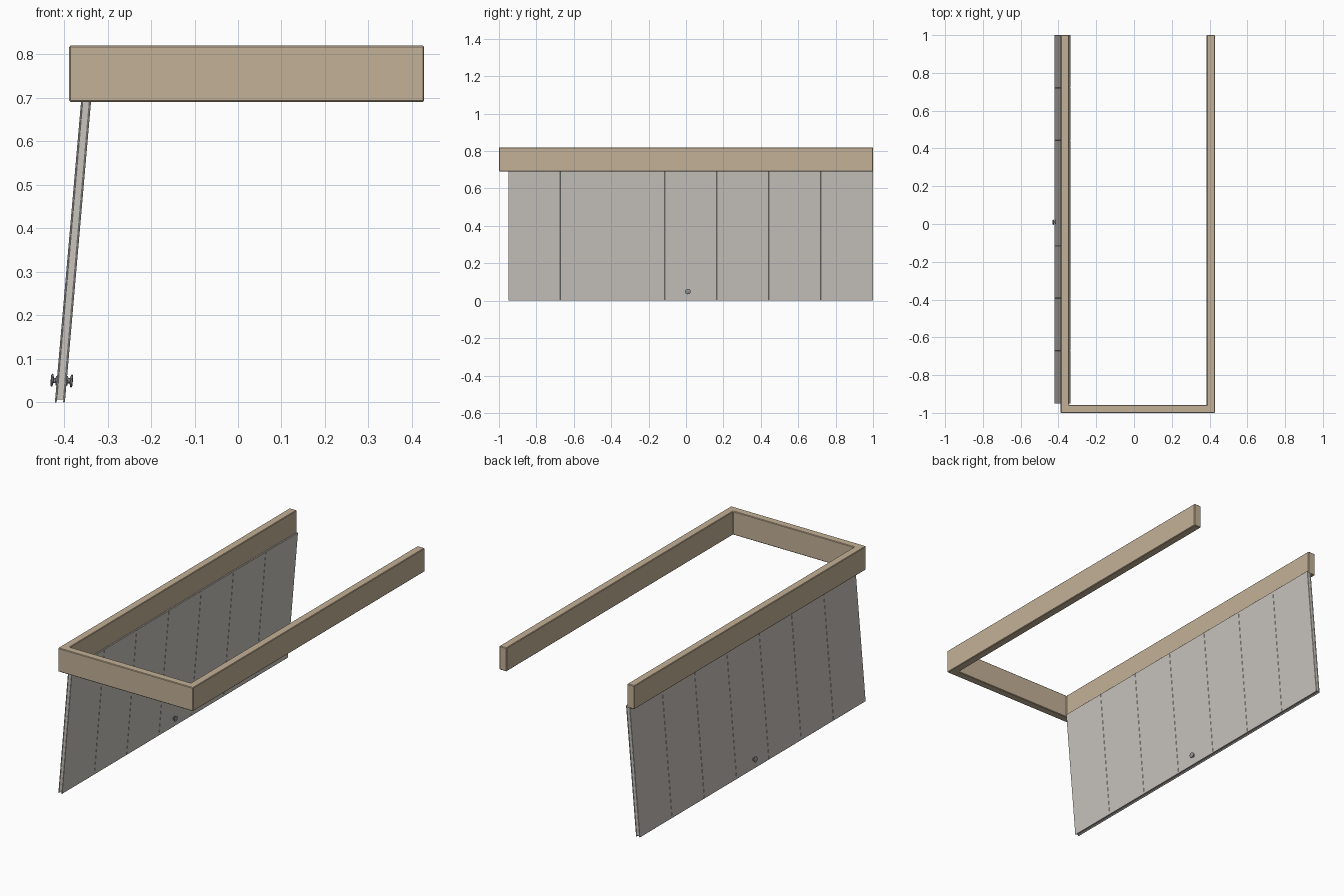
import bpy, bmesh
from math import pi, cos, sin, atan2

if "Cube" in bpy.data.objects:
    bpy.data.objects.remove(bpy.data.objects["Cube"])

def material(name, rgb):
    m = bpy.data.materials.new(name)
    m.diffuse_color = (*rgb, 1)
    m.use_nodes = True
    m.node_tree.nodes["Principled BSDF"].inputs["Base Color"].default_value = m.diffuse_color
    return m

WOOD = material("wood", (0.55, 0.44, 0.31))
PAINT = material("pale_paint", (0.58, 0.55, 0.51))
METAL = material("metal", (0.3, 0.3, 0.3))

def finish(name, bm, mat, bevel=0):
    bmesh.ops.recalc_face_normals(bm, faces=bm.faces[:])
    me = bpy.data.meshes.new(name)
    bm.to_mesh(me)
    bm.free()
    me.materials.append(mat)
    ob = bpy.data.objects.new(name, me)
    bpy.context.collection.objects.link(ob)
    if bevel:
        mod = ob.modifiers.new("bevel", "BEVEL")
        mod.width, mod.segments = bevel, 1
    return ob

def prism(name, pts, offset, mat, bevel=0):
    """Extrude a flat polygon by an offset vector."""
    bm = bmesh.new()
    f = bm.faces.new([bm.verts.new(p) for p in pts])
    ext = bmesh.ops.extrude_face_region(bm, geom=[f])
    bmesh.ops.translate(bm, vec=offset,
                        verts=[v for v in ext["geom"] if isinstance(v, bmesh.types.BMVert)])
    return finish(name, bm, mat, bevel)

# U-shaped top frame
L, R, T, Z0, Z1 = -0.388, 0.428, 0.043, 0.691, 0.82
outline = [(L, 1), (L, -1), (R, -1), (R, 1),
           (R - T, 1), (R - T, -1 + T), (L + T, -1 + T), (L + T, 1)]
prism("top_frame", [(x, y, Z0) for x, y in outline], (0, 0, Z1 - Z0), WOOD, 0.003)

# leaning panel: x of the outer face at a given height
LEAN = 0.06 / 0.69
THICK, SKIN, TOP = 0.023, 0.004, 0.70
Y0, Y1, COUNT = -0.95, 1.0, 7

def slab(name, inset, thick, z0, y0, y1, bevel=0):
    def x(z):
        return -0.421 + inset + LEAN * z
    pts = [(x(z0), y0, z0), (x(z0) + thick, y0, z0),
           (x(TOP) + thick, y0, TOP), (x(TOP), y0, TOP)]
    prism(name, pts, (0, y1 - y0, 0), PAINT, bevel)

slab("panel_core", SKIN, THICK - 2 * SKIN, 0.006, Y0 + 0.002, Y1 - 0.002)

# boards on both faces of the core, small chamfers form the seams
W = (Y1 - Y0) / COUNT
for side, inset in (("outer", 0), ("inner", THICK - SKIN)):
    for i in range(COUNT):
        slab(f"{side}_board_{i + 1}", inset, SKIN, 0, Y0 + i * W, Y0 + (i + 1) * W, 0.001)

# turned knobs, one on each face: (distance from the face, radius)
PROFILE = [(-0.002, 0.011), (0.002, 0.011), (0.003, 0.006), (0.007, 0.006),
           (0.009, 0.014), (0.012, 0.015), (0.014, 0.011)]
N = 16

def knob(name, x, direction):
    bm = bmesh.new()
    rings = [[bm.verts.new((d * direction, r * cos(2 * pi * k / N), r * sin(2 * pi * k / N)))
              for k in range(N)] for d, r in PROFILE]
    for a, b in zip(rings, rings[1:]):
        for k in range(N):
            bm.faces.new((a[k], a[(k + 1) % N], b[(k + 1) % N], b[k]))
    bm.faces.new(rings[0])
    bm.faces.new(rings[-1])
    ob = finish(name, bm, METAL)
    ob.location = (x, 0.01, 0.05)
    ob.rotation_euler = (0, atan2(LEAN, 1), 0)
    bpy.ops.object.select_all(action="DESELECT")
    ob.select_set(True)
    bpy.context.view_layer.objects.active = ob
    bpy.ops.object.shade_smooth_by_angle()

face = -0.421 + LEAN * 0.05
knob("outer_knob", face, -1)
knob("inner_knob", face + THICK, 1)
